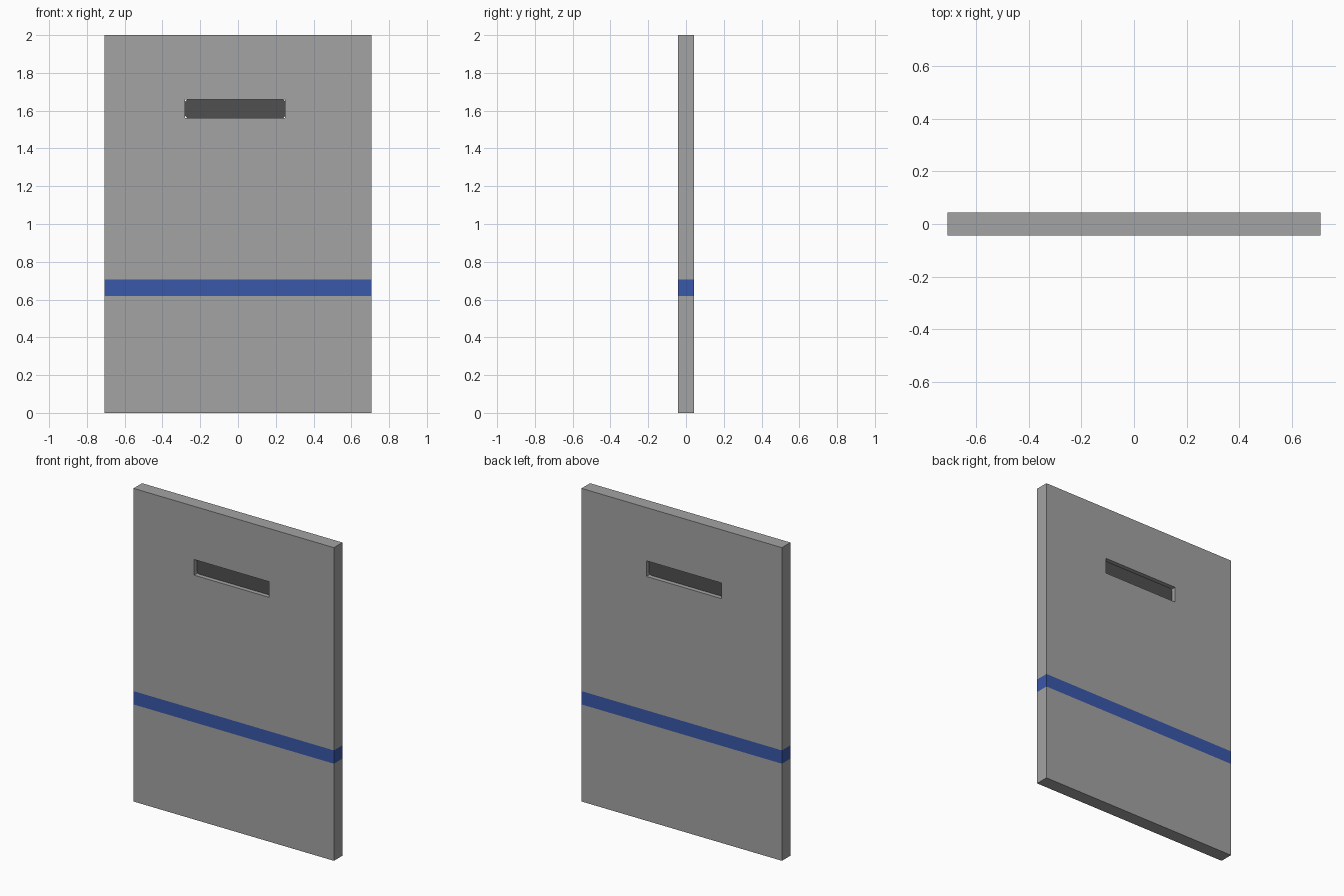
import bpy, bmesh
from mathutils import Vector

if "Cube" in bpy.data.objects:
    bpy.data.objects.remove(bpy.data.objects["Cube"])

W, T, H = 0.708, 0.043, 2.0          # half width, half thickness, height
X0, X1, Z0, Z1 = -0.28, 0.25, 1.56, 1.66   # slot opening
BAND = (0.62, 0.705)                 # painted stripe heights


def material(name, rgb):
    m = bpy.data.materials.new(name)
    m.diffuse_color = (*rgb, 1)
    m.use_nodes = True
    m.node_tree.nodes["Principled BSDF"].inputs["Base Color"].default_value = m.diffuse_color
    return m


grey = material("panel_grey", (0.367, 0.367, 0.367))
blue = material("stripe_blue", (0.042, 0.098, 0.402))
dark = material("slot_dark_grey", (0.08, 0.08, 0.08))


def make_object(name, bm, mats):
    me = bpy.data.meshes.new(name)
    bmesh.ops.recalc_face_normals(bm, faces=bm.faces)
    bm.to_mesh(me)
    bm.free()
    for m in mats:
        me.materials.append(m)
    ob = bpy.data.objects.new(name, me)
    bpy.context.collection.objects.link(ob)
    return ob


# Panel: a box sliced at the stripe and the slot edges
bm = bmesh.new()
bmesh.ops.create_cube(bm, size=1)
for v in bm.verts:
    v.co = Vector((v.co.x * 2 * W, v.co.y * 2 * T, (v.co.z + 0.5) * H))
cuts = [((0, 0, z), (0, 0, 1)) for z in (*BAND, Z0, Z1)]
cuts += [((x, 0, 0), (1, 0, 0)) for x in (X0, X1)]
for co, no in cuts:
    bmesh.ops.bisect_plane(bm, geom=bm.verts[:] + bm.edges[:] + bm.faces[:],
                           plane_co=co, plane_no=no)

# Stripe runs all the way round
for f in bm.faces:
    z = f.calc_center_median().z
    f.material_index = 1 if BAND[0] < z < BAND[1] else 0

# Slot goes through the panel: open both faces and join their rims
slot = []
for f in bm.faces:
    c = f.calc_center_median()
    if abs(f.normal.y) > 0.9 and X0 < c.x < X1 and Z0 < c.z < Z1:
        slot.append(f)
rims = list({e for f in slot for e in f.edges})
bmesh.ops.delete(bm, geom=slot, context='FACES_ONLY')
bmesh.ops.bridge_loops(bm, edges=rims)
make_object("door_panel", bm, [grey, blue])

# Dark plate set back inside the slot, corners slightly clipped
bm = bmesh.new()
bmesh.ops.create_cube(bm, size=1)
for v in bm.verts:
    v.co = Vector(((X0 + X1) / 2 + v.co.x * (X1 - X0), v.co.y * 0.03,
                   (Z0 + Z1) / 2 + v.co.z * (Z1 - Z0)))
corners = [e for e in bm.edges if abs(e.verts[0].co.y - e.verts[1].co.y) > 0.01]
bmesh.ops.bevel(bm, geom=corners, offset=0.012, segments=1, affect='EDGES')
make_object("slot_plate", bm, [dark])
